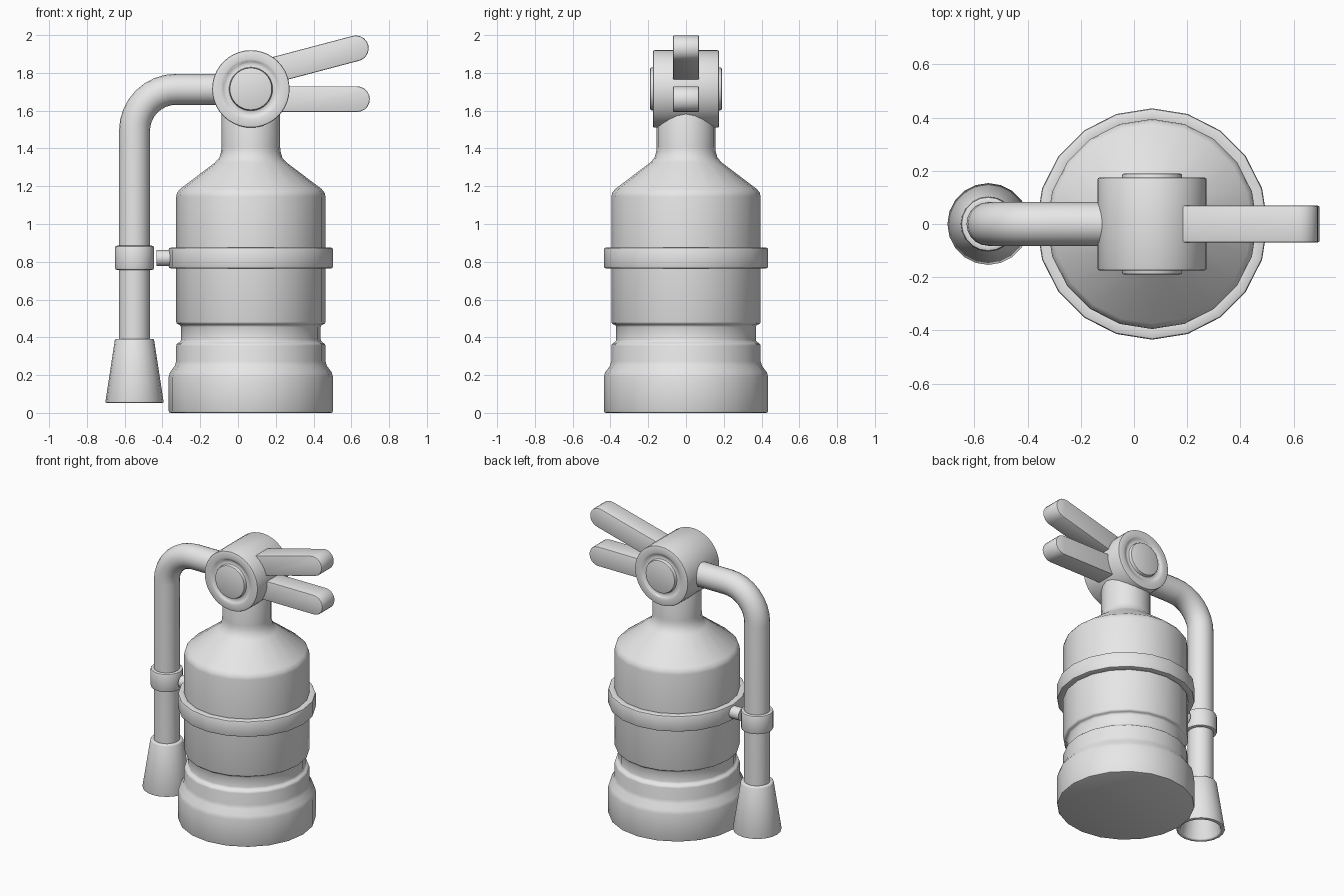
import bpy, bmesh, math
from mathutils import Matrix, Vector

cube = bpy.data.objects.get("Cube")
if cube:
    bpy.data.objects.remove(cube, do_unlink=True)

grey = bpy.data.materials.new("plain_grey")
grey.use_nodes = True
grey.diffuse_color = (0.8, 0.8, 0.8, 1)
grey.node_tree.nodes["Principled BSDF"].inputs["Base Color"].default_value = (0.8, 0.8, 0.8, 1)

AXIS_X = 0.068      # centre line of the bottle
PIPE_X = -0.548     # centre line of the hose
HEAD_Z = 1.715      # height of the valve head
TO_Y = Matrix.Rotation(math.pi / 2, 4, 'X')
TO_X = Matrix.Rotation(math.pi / 2, 4, 'Y')


def finish(name, bm, location, turn=Matrix(), bevel=0.0):
    bmesh.ops.recalc_face_normals(bm, faces=bm.faces)
    if bevel:
        sharp = [e for e in bm.edges if e.calc_face_angle(0) > math.radians(35)]
        bmesh.ops.bevel(bm, geom=sharp, offset=bevel, segments=2, profile=0.5,
                        affect='EDGES', clamp_overlap=True)
    bm.transform(Matrix.Translation(location) @ turn)
    mesh = bpy.data.meshes.new(name)
    bm.to_mesh(mesh)
    bm.free()
    mesh.materials.append(grey)
    mesh.shade_smooth()
    mesh.set_sharp_from_angle(angle=math.radians(40))
    obj = bpy.data.objects.new(name, mesh)
    bpy.context.scene.collection.objects.link(obj)
    return obj


def skin(bm, rings, closed=False):
    """Join rings of vertices with quads; cap the ends unless closed."""
    n = len(rings[0])
    pairs = list(zip(rings, rings[1:]))
    if closed:
        pairs.append((rings[-1], rings[0]))
    else:
        bm.faces.new(rings[0])
        bm.faces.new(rings[-1])
    for a, b in pairs:
        for i in range(n):
            j = (i + 1) % n
            bm.faces.new((a[i], a[j], b[j], b[i]))


def lathe(name, profile, location, sides=20, closed=False, turn=Matrix(), bevel=0.0):
    bm = bmesh.new()
    angles = [math.tau * i / sides for i in range(sides)]
    rings = [[bm.verts.new((r * math.cos(a), r * math.sin(a), z)) for a in angles]
             for r, z in profile]
    skin(bm, rings, closed)
    return finish(name, bm, location, turn, bevel)


def lever(name, length, tip, angle):
    """Flat bar with a rounded end at the tip, running back into the head."""
    bm = bmesh.new()
    r, half = 0.068, 0.069
    arc = [math.radians(-90 + 180 * i / 10) for i in range(11)]
    outline = [(-length, r), (-length, -r)] + [(r * math.cos(a), r * math.sin(a)) for a in arc]
    rings = [[bm.verts.new((x, y, z)) for x, z in outline] for y in (-half, half)]
    skin(bm, rings)
    return finish(name, bm, tip, Matrix.Rotation(-angle, 4, 'Y'), 0.007)


# Bottle with flared foot, groove, shoulder and neck
lathe("bottle", [
    (0.435, 0), (0.435, 0.19), (0.428, 0.215), (0.402, 0.25), (0.395, 0.275),
    (0.395, 0.365), (0.37, 0.378), (0.37, 0.465), (0.395, 0.472), (0.395, 1.145),
    (0.391, 1.165), (0.375, 1.185), (0.19, 1.325), (0.167, 1.35), (0.157, 1.385),
    (0.155, 1.41), (0.155, 1.65)], (AXIS_X, 0, 0), bevel=0.01)

# Strap around the bottle, with the bracket holding the hose
lathe("strap", [(0.38, 0.765), (0.435, 0.765), (0.435, 0.875), (0.38, 0.875)],
      (AXIS_X, 0, 0), closed=True, bevel=0.01)
lathe("bracket_arm", [(0.042, -0.5), (0.042, -0.33)], (AXIS_X, 0, 0.82), 16, turn=TO_X)
lathe("hose_clamp", [(0.07, 0.757), (0.103, 0.757), (0.103, 0.885), (0.07, 0.885)],
      (PIPE_X, 0, 0), closed=True, bevel=0.01)

# Valve head: drum lying front to back, dished around a raised hub at each end
half_head = [(0.113, 0.19), (0.113, 0.165), (0.14, 0.165), (0.152, 0.175), (0.205, 0.175)]
drum = half_head + [(r, -y) for r, y in reversed(half_head)]
lathe("valve_head", drum, (AXIS_X, 0, HEAD_Z), 40, turn=TO_Y, bevel=0.008)

# Handles
lever("lower_handle", 0.5, Vector((0.63, 0, 1.661)), 0)
lever("upper_handle", 0.5, Vector((0.624, 0, 1.93)), math.radians(14.8))

# Hose: straight, bent through a quarter circle, then straight down
bend = 0.22
path = [(AXIS_X - 0.05, HEAD_Z - 0.002, 0)]
for i in range(9):
    a = math.pi / 2 * i / 8
    path.append((PIPE_X + bend - bend * math.sin(a),
                 HEAD_Z - 0.002 - bend + bend * math.cos(a), a))
path.append((PIPE_X, 0.37, math.pi / 2))
bm = bmesh.new()
rings = []
for x, z, a in path:
    side = Vector((-math.sin(a), 0, math.cos(a))) * 0.082
    ring = []
    for k in range(20):
        t = math.tau * k / 20
        ring.append(bm.verts.new(Vector((x, 0.082 * math.sin(t), z)) + side * math.cos(t)))
    rings.append(ring)
skin(bm, rings)
finish("hose", bm, (0, 0, 0))

# Hollow nozzle
lathe("nozzle", [(0.103, 0.392), (0.155, 0.053), (0.128, 0.053), (0.082, 0.36)],
      (PIPE_X, 0, 0), bevel=0.008)
